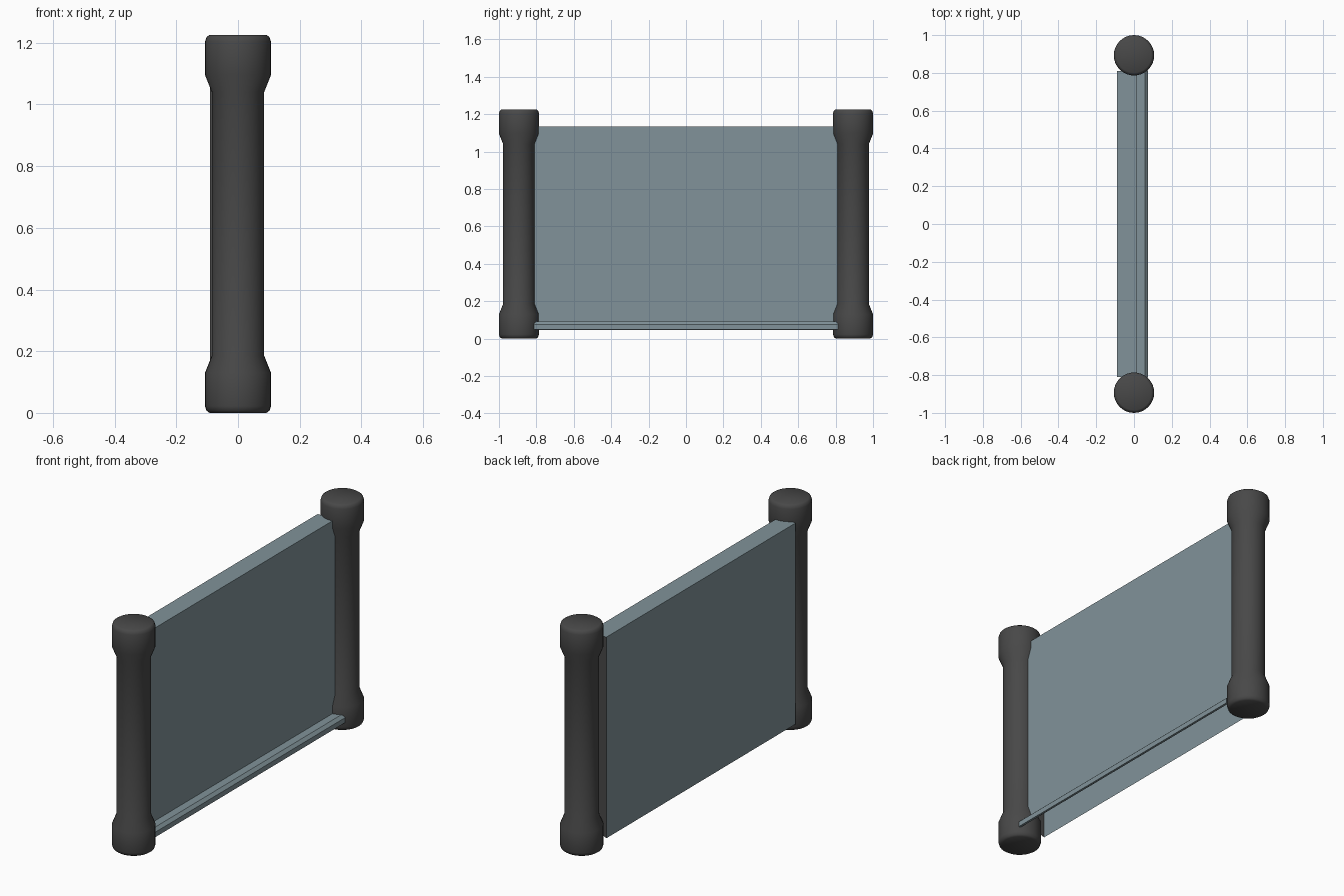
import bpy, bmesh, math

if "Cube" in bpy.data.objects:
    bpy.data.objects.remove(bpy.data.objects["Cube"])


def material(name, rgb):
    m = bpy.data.materials.new(name)
    m.diffuse_color = (*rgb, 1)
    m.use_nodes = True
    m.node_tree.nodes["Principled BSDF"].inputs["Base Color"].default_value = m.diffuse_color
    return m


dark = material("dark_metal", (0.065, 0.065, 0.065))
blue = material("blue_grey", (0.22, 0.29, 0.32))


def finish(name, bm, mats):
    me = bpy.data.meshes.new(name)
    bm.to_mesh(me)
    bm.free()
    ob = bpy.data.objects.new(name, me)
    bpy.context.collection.objects.link(ob)
    for m in mats:
        me.materials.append(m)
    return ob


# Round posts with flared ends, lathed from a half profile
half = [(0.092, 0), (0.102, 0.007), (0.107, 0.022), (0.107, 0.13), (0.085, 0.185)]
H = 1.226
profile = half + [(r, H - z) for r, z in reversed(half)]
SIDES = 32


def post(name, y):
    bm = bmesh.new()
    rings = [[bm.verts.new((r * math.cos(2 * math.pi * i / SIDES),
                            y + r * math.sin(2 * math.pi * i / SIDES), z))
              for i in range(SIDES)] for r, z in profile]
    for a, b in zip(rings, rings[1:]):
        for i in range(SIDES):
            j = (i + 1) % SIDES
            bm.faces.new((a[i], a[j], b[j], b[i]))
    bm.faces.new(rings[0][::-1])
    bm.faces.new(rings[-1])
    ob = finish(name, bm, [dark])
    bpy.ops.object.select_all(action='DESELECT')
    bpy.context.view_layer.objects.active = ob
    ob.select_set(True)
    bpy.ops.object.shade_smooth_by_angle(angle=math.radians(40))


post("front_post", -0.893)
post("back_post", 0.893)


# Sheets running between the posts: (x, z) sections swept along y
def sheet(name, section, y, ends=False):
    bm = bmesh.new()
    a = [bm.verts.new((x, -y, z)) for x, z in section]
    b = [bm.verts.new((x, y, z)) for x, z in section]
    for i in range(len(section) - 1):
        bm.faces.new((a[i], b[i], b[i + 1], a[i + 1])).normal_flip()
    if ends:
        bm.faces.new(a[::-1]).material_index = 1
        bm.faces.new(b).material_index = 1
    return finish(name, bm, [blue, dark])


# Folded panel, open underneath, with dark end plates and a bottom ledge
sheet("panel", [(-0.09, 0.045), (-0.09, 1.135), (0.015, 1.135), (0.015, 0.09)], 0.81, True)
sheet("ledge", [(0.015, 0.09), (0.058, 0.09), (0.074, 0.075), (0.074, 0.048), (0.062, 0.048)], 0.812)
